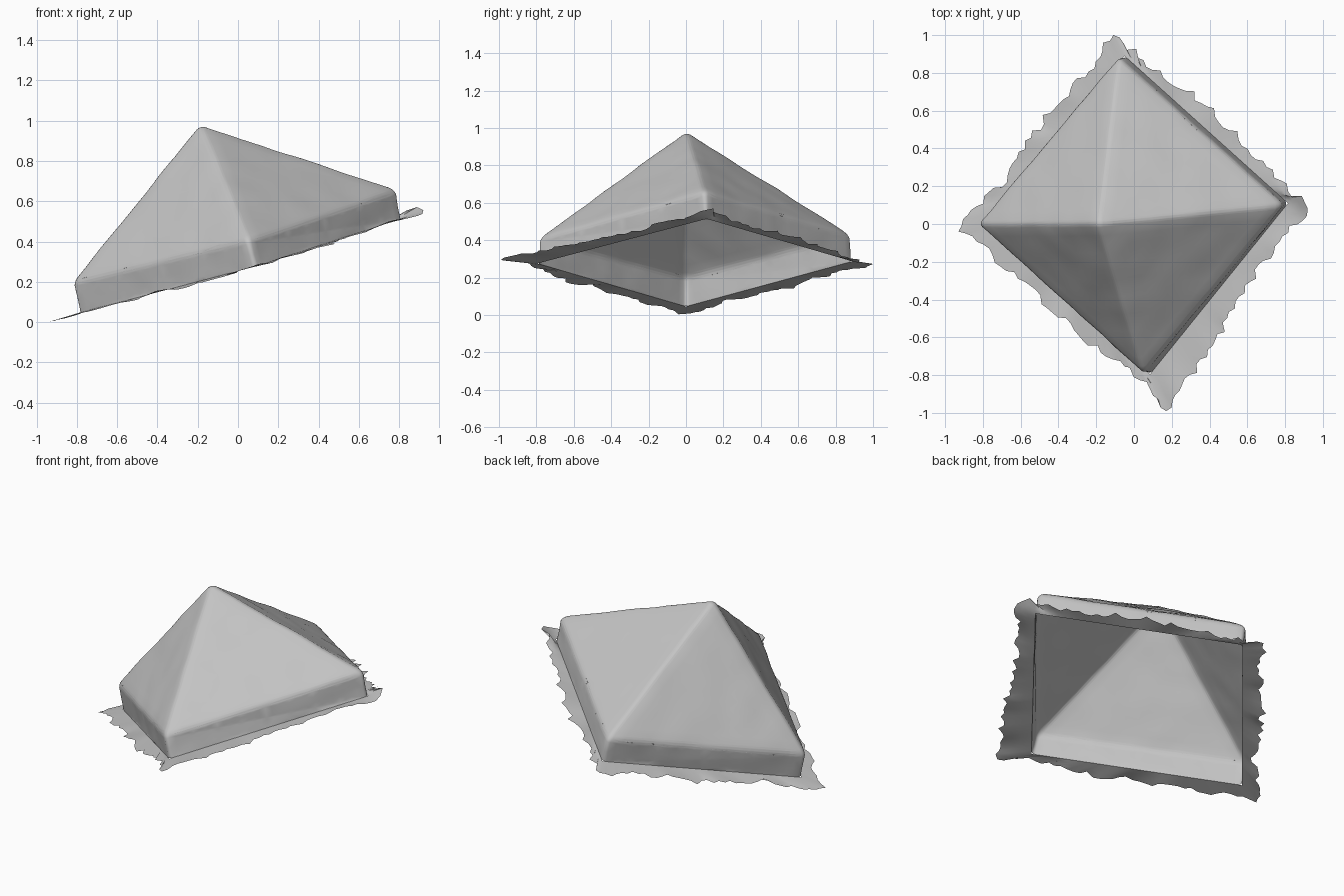
import bpy, bmesh, random
from mathutils import Vector, noise

random.seed(4)
if "Cube" in bpy.data.objects:
    bpy.data.objects.remove(bpy.data.objects["Cube"])

stone = bpy.data.materials.new("weathered_grey")
stone.use_nodes = True
GREY = (0.55, 0.55, 0.55, 1)
stone.diffuse_color = GREY
stone.node_tree.nodes["Principled BSDF"].inputs["Base Color"].default_value = GREY


def ground(x, y):
    """Height of the sloping base plane."""
    return 0.275 + 0.29 * x + 0.03 * y


def finish(bm, name, angle):
    bmesh.ops.recalc_face_normals(bm, faces=bm.faces)
    mesh = bpy.data.meshes.new(name)
    bm.to_mesh(mesh)
    bm.free()
    mesh.materials.append(stone)
    obj = bpy.data.objects.new(name, mesh)
    bpy.context.collection.objects.link(obj)
    bpy.ops.object.select_all(action="DESELECT")
    obj.select_set(True)
    bpy.context.view_layer.objects.active = obj
    bpy.ops.object.shade_smooth_by_angle(angle=angle)
    return obj


# Corner points in order: left, front, right, back as seen from the front
apex = Vector((-0.19, 0, 0.985))
eaves = [Vector(p) for p in ((-0.825, 0, 0.2), (0.05, -0.79, 0.41),
                             (0.79, 0.1, 0.66), (-0.08, 0.885, 0.43))]
feet = [Vector((x, y, ground(x, y))) for x, y in
        ((-0.79, 0), (0.085, -0.795), (0.815, 0.11), (-0.05, 0.89))]

# Hollow pyramid roof with a short wall, softened edges and an uneven surface
bm = bmesh.new()
top = bm.verts.new(apex)
upper = [bm.verts.new(p) for p in eaves]
lower = [bm.verts.new(p) for p in feet]
for i in range(4):
    j = (i + 1) % 4
    bm.faces.new((top, upper[i], upper[j]))
    bm.faces.new((upper[i], lower[i], lower[j], upper[j]))
inner_edges = [e for e in bm.edges if not e.is_boundary]
bmesh.ops.bevel(bm, geom=inner_edges, offset=0.022, segments=3,
                profile=0.5, affect="EDGES")
for step in range(6):
    bmesh.ops.triangulate(bm, faces=bm.faces)
    long_edges = [e for e in bm.edges if e.calc_length() > 0.07]
    if not long_edges:
        break
    bmesh.ops.subdivide_edges(bm, edges=long_edges, cuts=1)
bmesh.ops.triangulate(bm, faces=bm.faces)
bm.normal_update()
for v in bm.verts:
    if not v.is_boundary:
        v.co += v.normal * 0.005 * noise.noise(v.co * 7)
finish(bm, "pyramid_roof", 0.7)

# Ragged flange: outer outline of each side, from corner to corner
outline = [
    [(-0.93, -0.04), (-0.83, -0.1), (-0.6, -0.3), (-0.2, -0.66), (0.08, -0.84), (0.17, -0.99)],
    [(0.17, -0.99), (0.25, -0.86), (0.36, -0.74), (0.6, -0.32), (0.8, -0.07), (0.92, 0.08)],
    [(0.92, 0.08), (0.86, 0.15), (0.78, 0.21), (0.4, 0.62), (0.06, 0.86), (-0.11, 1.0)],
    [(-0.11, 1.0), (-0.25, 0.8), (-0.45, 0.6), (-0.7, 0.21), (-0.88, 0.04), (-0.93, -0.04)],
]


def along(path, t):
    """Point at fraction t of the length of a polyline."""
    pts = [Vector(p) for p in path]
    left = t * sum((b - a).length for a, b in zip(pts, pts[1:]))
    for a, b in zip(pts, pts[1:]):
        size = (b - a).length
        if left <= size:
            return a.lerp(b, left / size)
        left -= size
    return pts[-1]


STEPS, ROWS = 40, 3
bm = bmesh.new()
for i, path in enumerate(outline):
    a, b = feet[i], feet[(i + 1) % 4]
    outward = Vector((b.y - a.y, a.x - b.x)).normalized()
    columns = []
    for s in range(STEPS + 1):
        t = s / STEPS
        inner = a.lerp(b, t)
        rim = along(path, t)
        if 0 < s < STEPS:
            rim += outward * random.uniform(-0.022, 0.022)
        # The flange curls up beside the highest corner
        curl = 0.05 * max(0, 1 - (rim - Vector((0.86, 0.15))).length / 0.12)
        wave = 0.02 * noise.noise(Vector((rim.x, rim.y, 0)) * 5)
        z = max(0, ground(*rim) + curl + (wave if 0 < s < STEPS else 0))
        outer = Vector((rim.x, rim.y, z))
        columns.append([bm.verts.new(inner.lerp(outer, r / ROWS)) for r in range(ROWS + 1)])
    for c, d in zip(columns, columns[1:]):
        for r in range(ROWS):
            bm.faces.new((c[r], c[r + 1], d[r + 1], d[r]))
bmesh.ops.remove_doubles(bm, verts=bm.verts, dist=0.0005)
finish(bm, "ragged_flange", 0.9)
